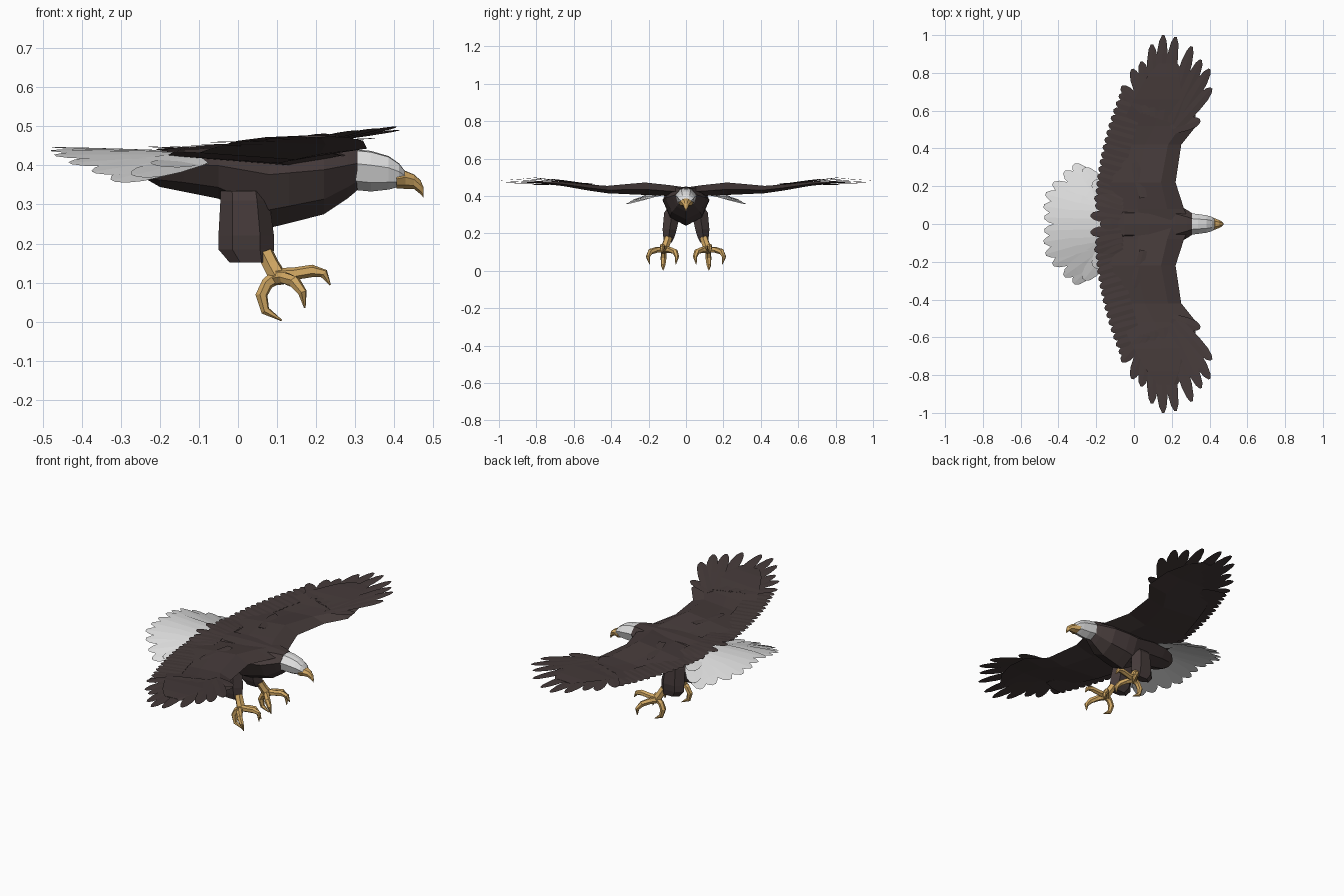
import bpy, bmesh, math
from mathutils import Vector

if "Cube" in bpy.data.objects:
    bpy.data.objects.remove(bpy.data.objects["Cube"])


def material(name, rgb):
    m = bpy.data.materials.new(name)
    m.use_nodes = True
    m.diffuse_color = (*rgb, 1)
    m.node_tree.nodes["Principled BSDF"].inputs["Base Color"].default_value = (*rgb, 1)
    return m


brown = material("dark brown feathers", (0.06, 0.043, 0.042))
white = material("white feathers", (0.74, 0.74, 0.74))
gold = material("golden horn", (0.64, 0.39, 0.125))


def loft(bm, rings):
    """Closed skin through a list of equal-sized rings."""
    loops = [[bm.verts.new(p) for p in r] for r in rings]
    n = len(loops[0])
    for a, b in zip(loops, loops[1:]):
        for i in range(n):
            j = (i + 1) % n
            bm.faces.new((a[i], a[j], b[j], b[i]))
    bm.faces.new(loops[0])
    bm.faces.new(loops[-1])


def finish(bm, name, mat, mirror=False):
    bmesh.ops.recalc_face_normals(bm, faces=bm.faces)
    me = bpy.data.meshes.new(name)
    bm.to_mesh(me)
    bm.free()
    me.materials.append(mat)
    ob = bpy.data.objects.new(name, me)
    bpy.context.collection.objects.link(ob)
    if mirror:
        mod = ob.modifiers.new("Mirror", "MIRROR")
        mod.use_axis = (False, True, False)
        mod.use_mirror_merge = False
    return ob


def feather(bm, root, tip, width, slope=0.0, ridge=0.002):
    """Slim tapering blade with a low spine; slope tilts it sideways."""
    root, tip = Vector(root), Vector(tip)
    d = tip - root
    side = Vector((-d.y, d.x, 0)).normalized() * width / 2
    side.z = slope * side.y
    up = Vector((0, 0, ridge))
    rings = []
    for t, w in ((0, 0.8), (0.5, 1), (0.78, 0.9), (0.93, 0.6), (1, 0.2)):
        c = root + d * t
        rings.append([c - side * w, c + up * w, c + side * w])
    loft(bm, rings)


def tube(bm, path, radii, n=6):
    """Tapered limb along a path."""
    pts = [Vector(p) for p in path]
    rings = []
    for i, p in enumerate(pts):
        d = (pts[min(i + 1, len(pts) - 1)] - pts[max(i - 1, 0)]).normalized()
        u = d.cross(Vector((0.3, 1, 0.1))).normalized()
        v = d.cross(u)
        rings.append([p + (u * math.cos(k * math.tau / n) + v * math.sin(k * math.tau / n)) * radii[i]
                      for k in range(n)])
    loft(bm, rings)


def trunk(name, mat, sections, belly):
    """Body part along x from (x, top, bottom, half width)."""
    bm = bmesh.new()
    rings = []
    for x, top, bot, w in sections:
        h = top - bot
        half = [(0.5 * w, top - 0.03 * h), (w, top - 0.35 * h), (belly * w, bot + 0.22 * h)]
        ring = [(0, top)] + half + [(0, bot)] + [(-y, z) for y, z in reversed(half)]
        rings.append([(x, y, z) for y, z in ring])
    loft(bm, rings)
    return finish(bm, name, mat)


# Body, head and beak
trunk("body", brown, [(-0.235, 0.395, 0.365, 0.045), (-0.2, 0.425, 0.345, 0.08),
                      (-0.14, 0.44, 0.333, 0.1), (-0.05, 0.445, 0.315, 0.115),
                      (0.08, 0.45, 0.24, 0.125), (0.13, 0.45, 0.252, 0.125),
                      (0.22, 0.45, 0.275, 0.11), (0.28, 0.446, 0.315, 0.075),
                      (0.306, 0.442, 0.337, 0.058)], 0.68)
trunk("head", white, [(0.3, 0.441, 0.337, 0.057), (0.34, 0.437, 0.333, 0.052),
                      (0.385, 0.424, 0.338, 0.046), (0.412, 0.405, 0.345, 0.038),
                      (0.43, 0.382, 0.352, 0.024)], 0.75)
trunk("beak", gold, [(0.405, 0.378, 0.341, 0.041), (0.428, 0.386, 0.34, 0.03),
                     (0.45, 0.377, 0.34, 0.021), (0.467, 0.362, 0.326, 0.012),
                     (0.475, 0.343, 0.317, 0.004)], 0.75)

# Wing panels: y, leading x, trailing x, height, thickness
wing = [(0, 0.3, -0.18, 0.425, 0.02), (0.08, 0.265, -0.18, 0.425, 0.032),
        (0.22, 0.22, -0.165, 0.435, 0.037), (0.42, 0.25, -0.1, 0.432, 0.022),
        (0.52, 0.33, -0.07, 0.443, 0.018), (0.66, 0.32, 0, 0.463, 0.012),
        (0.78, 0.28, 0.07, 0.472, 0.007), (0.85, 0.23, 0.13, 0.474, 0.004)]
bm = bmesh.new()
rings = []
for y, xl, xt, z, t in wing:
    c = xl - xt
    rings.append([(xl, y, z), (xl - 0.2 * c, y, z + t), (xl - 0.55 * c, y, z + 0.6 * t),
                  (xt, y, z), (xl - 0.3 * c, y, z - 0.8 * t)])
loft(bm, rings)
finish(bm, "wings", brown, True)

# Short trailing feathers
bm = bmesh.new()
count = 15
for i in range(count):
    t = i / (count - 1)
    y = 0.13 + 0.54 * t
    x = -0.205 + 0.035 * t + 0.09 * t * t
    z = 0.434 + 0.018 * t + 0.0015 * (i % 2)
    feather(bm, (x + 0.14, y - 0.03, z), (x, y + 0.01, z), 0.056)
finish(bm, "secondary_feathers", brown, True)

# Long fanned wingtip feathers
tips = [(-0.065, 0.73), (-0.01, 0.82), (0.04, 0.86), (0.095, 0.95), (0.155, 1.0), (0.22, 0.99),
        (0.305, 0.94), (0.355, 0.87), (0.4, 0.82), (0.41, 0.72), (0.35, 0.55)]
bm = bmesh.new()
for i, (x, y) in enumerate(tips):
    root = (0.13 + 0.35 * (x - 0.15), 0.6 - 0.01 * i, 0.46 + 0.0015 * (i % 2))
    lift = 0.1 * max(x, 0) * min(1, (y - 0.45) / 0.35)
    feather(bm, root, (x, y, 0.459 + lift), 0.064)
finish(bm, "primary_feathers", brown, True)

# Slender shoulder plume lying on the wing
bm = bmesh.new()
feather(bm, (0.05, 0.14, 0.46), (0.0, 0.34, 0.452), 0.05)
finish(bm, "shoulder_plumes", brown, True)

# Tail fan, drooping towards its sides
tail = [(-0.475, 0.035), (-0.478, 0.095), (-0.468, 0.16), (-0.43, 0.215),
        (-0.37, 0.275), (-0.32, 0.315), (-0.265, 0.295), (-0.21, 0.23)]
bm = bmesh.new()
for i, (x, y) in enumerate(tail):
    z = 0.447 - 0.85 * y * y - 0.002 * (i % 2)
    feather(bm, (-0.1, 0.015 + 0.25 * y, 0.434 - 0.003 * i), (x, y, z), 0.09, -1.5 * y)
finish(bm, "tail_feathers", white, True)

# Dark coverts over the tail root
bm = bmesh.new()
for x, y in ((-0.18, 0.0), (-0.23, 0.045), (-0.205, 0.1), (-0.21, 0.14), (-0.18, 0.18)):
    feather(bm, (-0.06, y * 0.7, 0.44), (x, y, 0.448 - 0.4 * y * y), 0.06, -0.6 * y)
finish(bm, "tail_coverts", brown, True)

# Thighs: height, back x, front x, inner y, outer y
bm = bmesh.new()
rings = []
for z, xb, xf, yi, yo in ((0.335, -0.045, 0.075, 0.03, 0.1), (0.31, -0.045, 0.08, 0.03, 0.117),
                          (0.22, -0.05, 0.092, 0.05, 0.125), (0.185, -0.05, 0.092, 0.06, 0.122),
                          (0.152, -0.022, 0.088, 0.075, 0.115)):
    ym, q = (yi + yo) / 2, 0.25 * (xf - xb)
    rings.append([(xb, ym, z), (xb + q, yo, z), (xf - q, yo, z),
                  (xf, ym, z), (xf - q, yi, z), (xb + q, yi, z)])
loft(bm, rings)
finish(bm, "thighs", brown, True)

# Feet with curved talons
bm = bmesh.new()
tube(bm, [(0.07, 0.095, 0.175), (0.085, 0.105, 0.145), (0.105, 0.118, 0.11)], [0.022, 0.022, 0.024])
radii = [0.019, 0.016, 0.016, 0.012, 0.002]
tube(bm, [(0.095, 0.118, 0.118), (0.145, 0.122, 0.123), (0.19, 0.126, 0.13),
          (0.22, 0.128, 0.123), (0.236, 0.128, 0.094)], radii)
for out, reach in ((1, 0.085), (-1, 0.07)):
    tube(bm, [(0.1, 0.118, 0.112), (0.12, 0.118 + out * reach * 0.45, 0.112),
              (0.145, 0.118 + out * reach * 0.85, 0.102), (0.165, 0.118 + out * reach, 0.075),
              (0.171, 0.118 + out * reach * 0.9, 0.035)], radii)
tube(bm, [(0.1, 0.118, 0.115), (0.075, 0.118, 0.098), (0.06, 0.12, 0.068),
          (0.07, 0.122, 0.028), (0.112, 0.122, 0.003)], radii)
finish(bm, "feet", gold, True)
